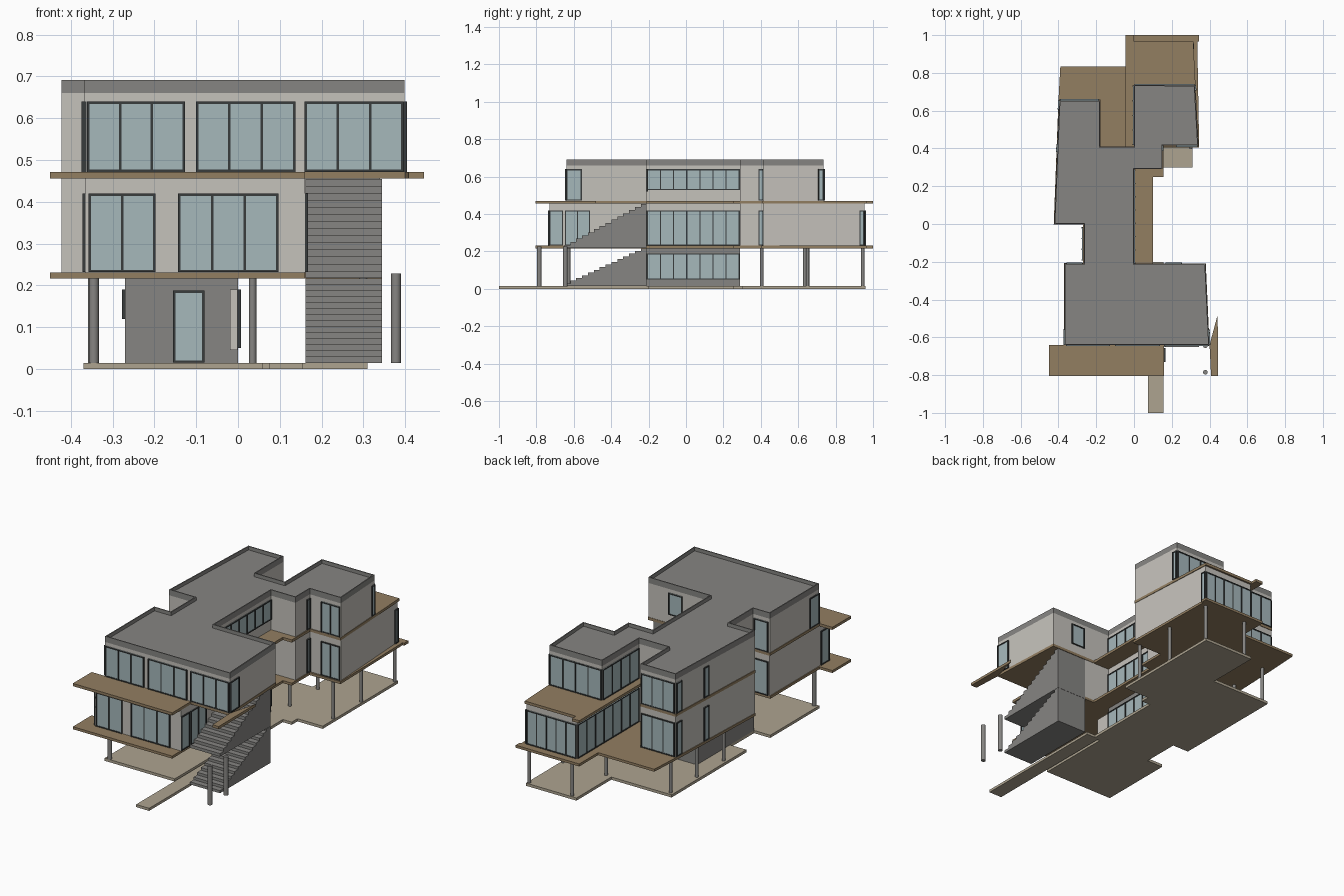
import bpy, bmesh
from mathutils import Vector

if "Cube" in bpy.data.objects:
    bpy.data.objects.remove(bpy.data.objects["Cube"])


def mat(name, rgb):
    m = bpy.data.materials.new(name)
    m.diffuse_color = (*rgb, 1)
    m.use_nodes = True
    m.node_tree.nodes["Principled BSDF"].inputs["Base Color"].default_value = m.diffuse_color
    return m


WALL = mat("plaster", (.56, .54, .50))
WOOD = mat("timber", (.29, .21, .12))
GLASS = mat("glass", (.38, .48, .50))
FRAME = mat("dark_frame", (.04, .045, .045))
STONE = mat("paving", (.42, .37, .28))
GREY = mat("grey_cladding", (.24, .235, .225))


def finish(name, bm, m):
    bmesh.ops.recalc_face_normals(bm, faces=bm.faces)
    me = bpy.data.meshes.new(name)
    bm.to_mesh(me)
    bm.free()
    me.materials.append(m)
    ob = bpy.data.objects.new(name, me)
    bpy.context.collection.objects.link(ob)
    return ob


def extrude_into(bm, pts, vec):
    """Closed prism from 3D outline points; returns the moved cap."""
    face = bm.faces.new([bm.verts.new(p) for p in pts])
    r = bmesh.ops.extrude_face_region(bm, geom=[face], use_keep_orig=True)
    vs = [g for g in r["geom"] if isinstance(g, bmesh.types.BMVert)]
    bmesh.ops.translate(bm, verts=vs, vec=vec)
    return next(g for g in r["geom"] if isinstance(g, bmesh.types.BMFace))


def prism(name, outline, z0, z1, m):
    bm = bmesh.new()
    extrude_into(bm, [(x, y, z0) for x, y in outline], (0, 0, z1 - z0))
    return finish(name, bm, m)


def bar(bm, p, q, z0, z1, thick):
    """Upright box centred on the plan line p-q."""
    p, q = Vector(p), Vector(q)
    d = (q - p).normalized()
    n = Vector((-d.y, d.x)) * thick / 2
    extrude_into(bm, [(*c, z0) for c in (p + n, q + n, q - n, p - n)],
                 (0, 0, z1 - z0))


def window(name, p, q, z0, z1, panels):
    p, q = Vector(p), Vector(q)
    d = (q - p).normalized()
    bm = bmesh.new()
    bar(bm, p, q, z0, z1, .005)
    finish(name + "_glass", bm, GLASS)
    bm = bmesh.new()
    w = .003
    for i in range(panels + 1):
        c = p.lerp(q, i / panels)
        bar(bm, c - d * w, c + d * w, z0, z1, .012)
    bar(bm, p, q, z0, z0 + .005, .011)
    bar(bm, p, q, z1 - .006, z1, .011)
    finish(name + "_frame", bm, FRAME)


# Floor outlines: shared middle and wings, differing front and rear rooms
left_side = [(-.18, .41), (-.18, .655), (-.395, .655), (-.422, 0), (-.265, 0), (-.265, -.21)]
mid_right = [(0, -.21), (0, .29), (.15, .29), (.15, .415)]
level1 = [(-.365, -.73), (.16, -.73), (.16, -.21), *mid_right,
          (.34, .415), (.31, .955), (0, .955), (0, .41), *left_side, (-.365, -.21)]
level2 = [(-.367, -.64), (.398, -.64), (.378, -.21), *mid_right,
          (.34, .415), (.322, .735), (0, .735), (0, .41), *left_side, (-.367, -.21)]

# Paving and entrance walk
prism("ground_paving", [
    (-.37, -.64), (.06, -.64), (.06, -.21), (.1, -.21), (.1, .25), (.155, .25),
    (.155, .3), (.31, .3), (.31, .96), (0, .96), (0, .655), (-.37, .655), (-.37, 0),
    (-.27, 0), (-.27, -.21), (-.37, -.21)], 0, .015, STONE)
prism("entrance_walk", [(.075, -1), (.155, -1), (.155, -.2), (.075, -.2)], 0, .0145, STONE)

# Ground floor core
prism("ground_core", [(-.27, -.21), (0, -.21), (0, .29), (-.27, .29)], .015, .218, GREY)

# Timber floor decks
prism("first_deck", [
    (-.45, -.805), (.16, -.805), (.16, -.21), (.1, -.21), (.1, .25), (.155, .25),
    (.155, .405), (.345, .405), (.335, .965), (.345, .965), (.345, 1), (-.045, 1), (-.045, .835), (-.39, .835),
    (-.4, .655), (-.425, -.003), (-.27, -.003), (-.27, -.21), (-.37, -.21),
    (-.37, -.64), (-.45, -.64)], .217, .231, WOOD)
prism("second_deck", [
    (-.45, -.805), (.16, -.805), (.16, -.642), (.4, -.642), (.38, -.208), (.1, -.208),
    (.1, .25), (.155, .25), (.155, .41), (.342, .41), (.314, .965), (0, .965), (0, 1),
    (-.045, 1), (-.045, .407), (-.178, .407), (-.178, .658), (-.398, .658),
    (-.425, -.003), (-.27, -.003), (-.27, -.207), (-.37, -.207),
    (-.37, -.64), (-.45, -.64)], .456, .471, WOOD)
prism("deck_fin", [(.408, -.805), (.445, -.805), (.443, -.48), (.4, -.64)],
      .456, .471, WOOD)

# Wall volumes
prism("first_floor_walls", level1, .231, .456, WALL)
prism("second_floor_walls", level2, .471, .66, WALL)

# Roof with raised parapet
bm = bmesh.new()
top = extrude_into(bm, [(x, y, .66) for x, y in level2], (0, 0, .032))
bmesh.ops.recalc_face_normals(bm, faces=bm.faces)
bmesh.ops.inset_region(bm, faces=[top], thickness=.008)
r = bmesh.ops.extrude_face_region(bm, geom=[top])
bmesh.ops.translate(bm, vec=(0, 0, -.02),
                    verts=[g for g in r["geom"] if isinstance(g, bmesh.types.BMVert)])
if top.is_valid:
    bmesh.ops.delete(bm, geom=[top], context='FACES_ONLY')
finish("roof_parapet", bm, GREY)

# Solid stair flights
for name, zb, zt in (("lower_stair", .015, .217), ("upper_stair", .218, .455)):
    n = 14
    y0, y1 = -.65, -.21
    prof = [(y1, zb), (y0, zb)]
    for i in range(n):
        z = zb + (zt - zb) * (i + 1) / n
        prof += [(y0 + (y1 - y0) * i / n, z), (y0 + (y1 - y0) * (i + 1) / n, z)]
    bm = bmesh.new()
    extrude_into(bm, [(.161, y, z) for y, z in prof], (.184, 0, 0))
    finish(name, bm, GREY)

# Round columns
columns = [(.3, .945), (.035, .945), (.3, .65), (.035, .65), (.3, .405), (.035, .405),
           (-.35, .635), (-.35, .405), (-.35, .17), (-.345, -.63), (.378, -.645), (.378, -.785)]
for i, (x, y) in enumerate(columns):
    r = .012 if y < -.6 else .009
    h = .228 if x > .35 else .218
    bpy.ops.mesh.primitive_cylinder_add(vertices=16, radius=r, depth=h - .014,
                                        location=(x, y, (h + .014) / 2))
    ob = bpy.context.object
    ob.name = f"column_{i}"
    ob.data.materials.append(GREY)
    bpy.ops.object.shade_smooth_by_angle()

# Ground floor windows
window("entry_door", (-.152, -.211), (-.083, -.211), .016, .188, 1)
window("ground_side", (.001, -.207), (.001, .285), .05, .19, 7)
window("ground_left", (-.271, -.19), (-.271, -.02), .12, .19, 3)
bm = bmesh.new()
bar(bm, (-.01, -.3), (-.01, -.215), .045, .19, .018)
finish("open_entry_leaf", bm, WALL)

# First floor windows
lo, hi = .232, .42
window("first_front_left", (-.355, -.731), (-.2, -.731), lo, hi, 2)
window("first_front_right", (-.14, -.731), (.094, -.731), lo, hi, 3)
window("first_side_corner", (.161, -.727), (.161, -.66), lo, hi, 1)
window("first_stair_side", (.161, -.645), (.161, -.515), lo, hi, 2)
window("first_rear", (.005, .956), (.305, .956), lo, hi, 5)
window("first_rear_left", (-.001, .42), (-.001, .95), lo, hi, 7)
window("first_rear_corner", (.3125, .93), (.311, .953), lo, hi, 1)

# Second floor windows
l2, h2 = .472, .64
for i, (a, b) in enumerate(((-.358, -.13), (-.098, .134), (.162, .393))):
    window(f"second_front_{i}", (a, -.641), (b, -.641), l2, h2, 3)
window("second_right_corner", (.3985, -.637), (.395, -.56), l2, h2, 1)
window("second_left_corner", (-.368, -.637), (-.368, -.56), l2, h2, 1)
window("second_rear", (.005, .736), (.317, .736), l2, h2, 4)
window("second_rear_left", (-.001, .42), (-.001, .73), l2, h2, 4)
window("second_rear_corner", (.3245, .71), (.323, .732), l2, h2, 1)
window("second_back_of_front", (.17, -.209), (.25, -.209), .52, h2, 1)

# Windows repeated on both upper floors
for name, a, b, base in (("first", lo, hi, lo), ("second", l2, h2, .53)):
    window(name + "_court_side", (.001, -.207), (.001, .285), base, b, 7)
    window(name + "_court_face", (.225, .414), (.333, .414), a, b, 2)
    window(name + "_court_slot", (.151, .39), (.151, .412), a, b, 1)
    window(name + "_wing_rear", (-.388, .656), (-.187, .656), a, b, 3)
    window(name + "_wing_corner", (-.3965, .65), (-.398, .61), a, b, 1)
    window(name + "_left_slot", (-.4055, .42), (-.407, .385), a, b, 1)
    window(name + "_left_recess", (-.355, -.209), (-.275, -.209), a, b, 1)
window("first_left_corner", (-.366, -.727), (-.366, -.66), lo, hi, 1)
